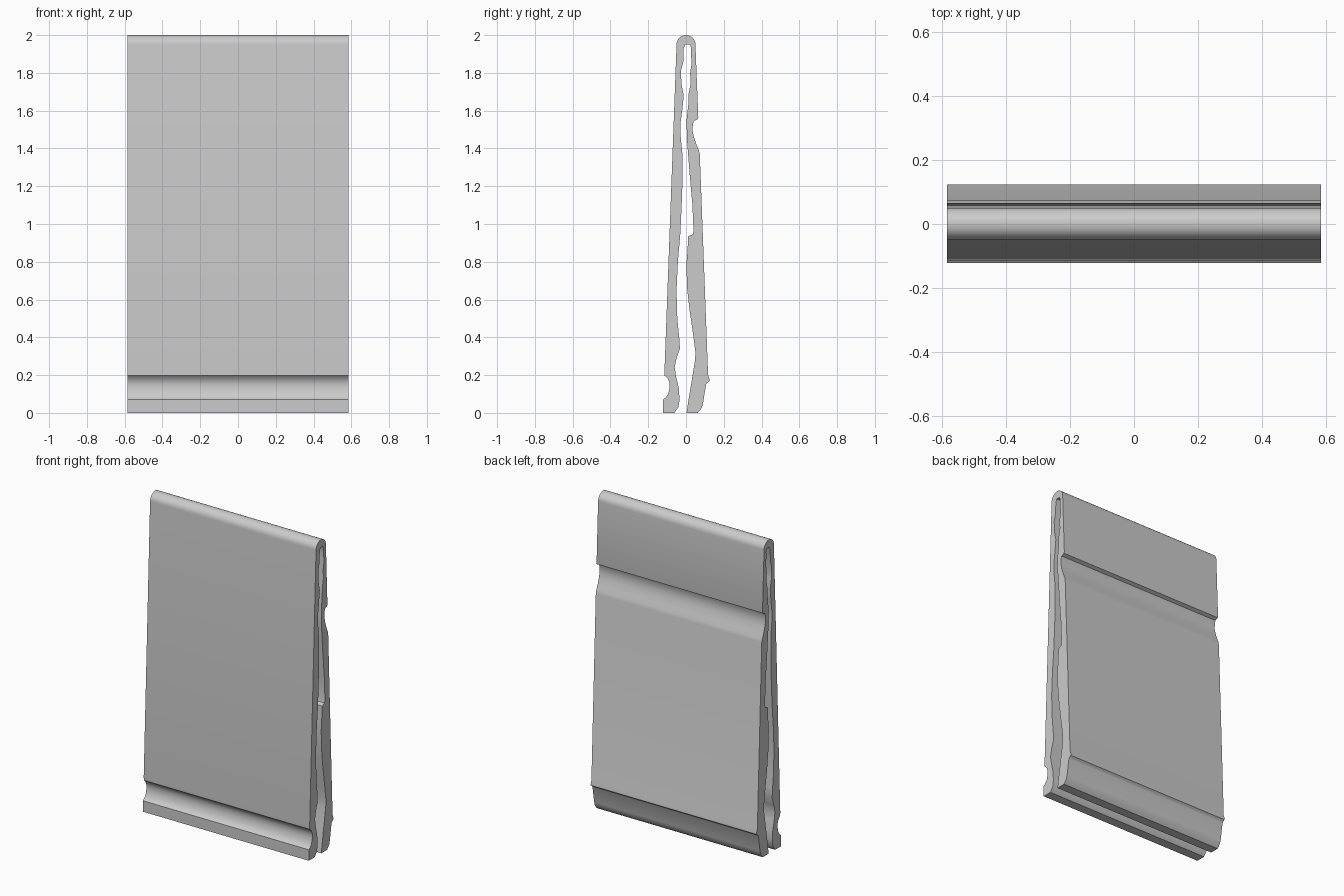
import bpy, bmesh
from math import sin, cos, pi, radians

HALF = 0.585  # half width of the clip along x

# front leg, outer side, bottom to top (y, z)
front_outer = [(-.122, 0), (-.122, .07), (-.108, .08), (-.095, .10), (-.087, .13),
               (-.087, .155), (-.095, .18), (-.113, .197), (-.114, .22)]

# rounded top fold
top_fold = [(-.05 * cos(pi * i / 16), 1.95 + .05 * sin(pi * i / 16)) for i in range(17)]

# back leg, outer side with spring groove, top to bottom
back_outer = [(.065, 1.565), (.063, 1.555), (.042, 1.545), (.036, 1.53), (.035, 1.49), (.042, 1.46),
              (.055, 1.42), (.068, 1.39), (.073, 1.37), (.117, .20), (.124, .18),
              (.124, .168), (.112, .16), (.106, .15), (.09, .05), (.083, .025), (.062, 0)]

# back leg, wavy inner side, bottom to top
back_inner = [(.003, 0), (.012, .06), (.03, .17), (.048, .28), (.05, .32), (.04, .40),
              (.018, .55), (.006, .66), (.002, .78), (.008, .86), (.012, .935), (.036, .945),
              (.04, .96), (.034, 1.10), (.018, 1.28), (.005, 1.45), (.003, 1.55),
              (.012, 1.63), (.014, 1.69), (.024, 1.74), (.022, 1.80), (.03, 1.85),
              (.026, 1.90), (.028, 1.935), (.02, 1.95)]

# front leg, wavy inner side, top to bottom
front_inner = [(-.004, 1.95), (-.012, 1.93), (-.014, 1.86), (-.027, 1.81), (-.024, 1.74),
               (-.012, 1.68), (-.02, 1.60), (-.03, 1.53), (-.028, 1.46), (-.018, 1.36),
               (-.018, 1.24), (-.023, 1.10), (-.03, .95), (-.043, .80), (-.05, .65),
               (-.046, .50), (-.036, .40), (-.032, .34), (-.05, .29), (-.06, .24),
               (-.052, .19), (-.038, .13), (-.034, .07), (-.04, .03), (-.062, 0)]

profile = front_outer + top_fold + back_outer + back_inner + front_inner

# sweep the folded section across the width
bm = bmesh.new()
left = [bm.verts.new((-HALF, y, z)) for y, z in profile]
section = bm.faces.new(left)
right = bmesh.ops.extrude_face_region(bm, geom=[section], use_keep_orig=True)
moved = [g for g in right["geom"] if isinstance(g, bmesh.types.BMVert)]
bmesh.ops.translate(bm, verts=moved, vec=(2 * HALF, 0, 0))
bmesh.ops.recalc_face_normals(bm, faces=bm.faces[:])

mesh = bpy.data.meshes.new("folded_clip")
bm.to_mesh(mesh)
bm.free()
clip = bpy.data.objects.new("folded_clip", mesh)
bpy.context.collection.objects.link(clip)

bpy.context.view_layer.objects.active = clip
clip.select_set(True)
bpy.ops.object.shade_smooth_by_angle(angle=radians(35))
